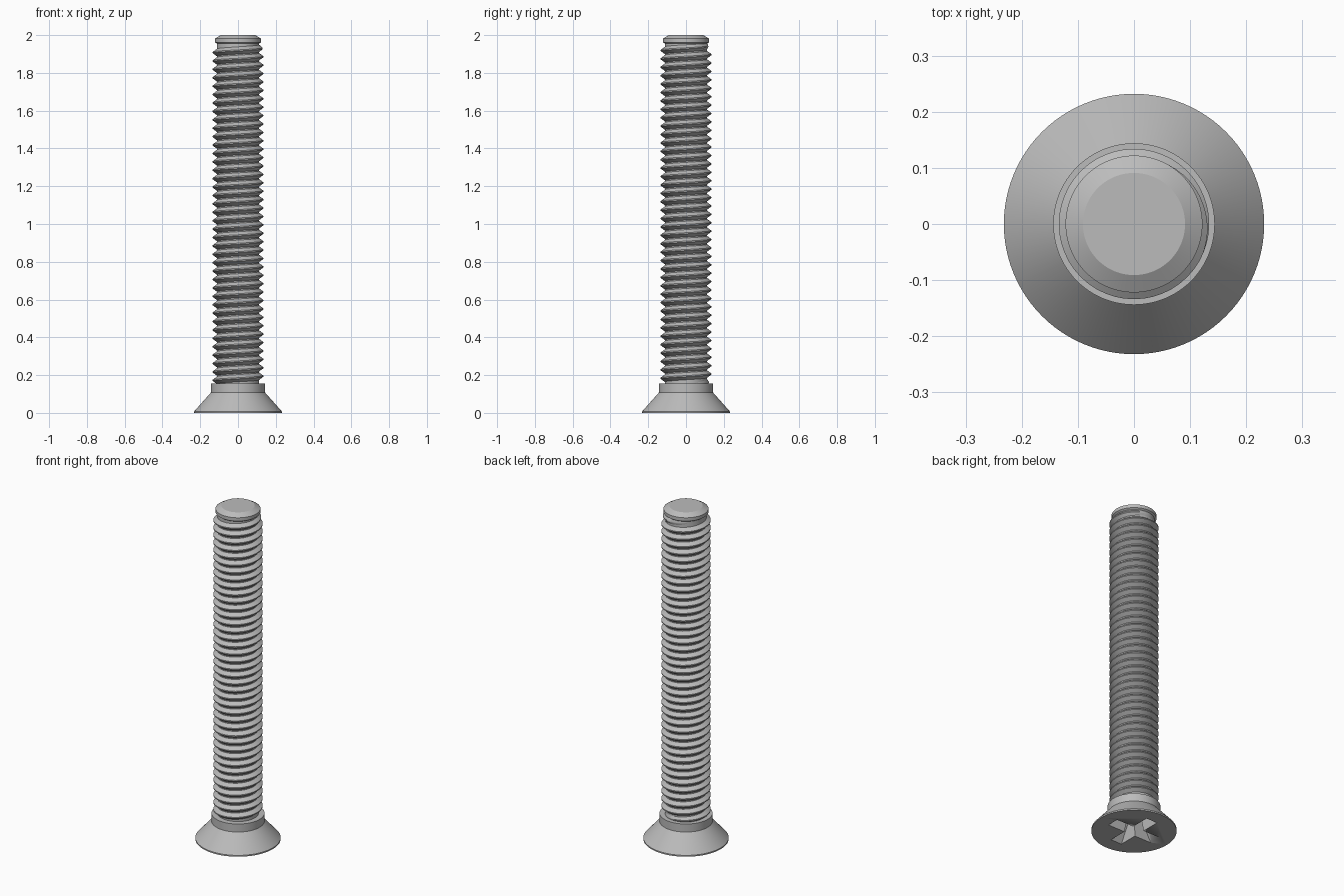
import bpy, bmesh, math
from mathutils import Matrix

cube = bpy.data.objects.get("Cube")
if cube:
    bpy.data.objects.remove(cube, do_unlink=True)

steel = bpy.data.materials.new("grey_steel")
steel.use_nodes = True
colour = (0.5, 0.5, 0.5, 1)
steel.diffuse_color = colour
steel.node_tree.nodes["Principled BSDF"].inputs["Base Color"].default_value = colour


def finish(name, bm, angle=30):
    bmesh.ops.recalc_face_normals(bm, faces=bm.faces)
    mesh = bpy.data.meshes.new(name)
    bm.to_mesh(mesh)
    bm.free()
    obj = bpy.data.objects.new(name, mesh)
    bpy.context.collection.objects.link(obj)
    mesh.materials.append(steel)
    bpy.ops.object.select_all(action="DESELECT")
    obj.select_set(True)
    bpy.context.view_layer.objects.active = obj
    bpy.ops.object.shade_smooth_by_angle(angle=math.radians(angle))
    return obj


def ring(bm, r, z, n):
    return [bm.verts.new((r * math.cos(2 * math.pi * i / n), r * math.sin(2 * math.pi * i / n), z))
            for i in range(n)]


def lathe(name, profile, n=96):
    """Closed turned solid from (radius, height) pairs, bottom to top."""
    bm = bmesh.new()
    rings = [ring(bm, r, z, n) for r, z in profile]
    for a, b in zip(rings, rings[1:]):
        for i in range(n):
            bm.faces.new((a[i], a[(i + 1) % n], b[(i + 1) % n], b[i]))
    bm.faces.new(rings[0][::-1])
    bm.faces.new(rings[-1])
    return finish(name, bm)


# Countersunk head with collar
head = lathe("head", [(0.232, 0), (0.232, 0.008), (0.144, 0.107), (0.144, 0.155)])

# Shank core with chamfered tip
lathe("shank", [(0.112, 0.14), (0.112, 1.955), (0.122, 1.962), (0.122, 1.982), (0.091, 2.0)])

# Helical thread: a flat-crested ridge swept up the shank, fading at both ends
PITCH, STEPS, START, END = 0.0445, 48, 0.15, 1.95
bm = bmesh.new()
count = int((END - START) / PITCH * STEPS)
section = [(0.108, -0.5), (0.134, -0.07), (0.134, 0.07), (0.108, 0.5)]
previous = None
for i in range(count + 1):
    angle = 2 * math.pi * i / STEPS
    fade = min(1, i / STEPS * 2, (count - i) / STEPS * 2)
    row = []
    for r, offset in section:
        radius = 0.108 + (r - 0.108) * fade
        row.append(bm.verts.new((radius * math.cos(angle), radius * math.sin(angle),
                                 START + PITCH * (i / STEPS + offset))))
    if previous:
        for k in range(len(section)):
            j = (k + 1) % len(section)
            bm.faces.new((previous[k], previous[j], row[j], row[k]))
    previous = row
finish("thread", bm)

# Cross recess cutter: two crossed arms tapering inwards
for name, turn in (("recess_arm_x", 0), ("recess_arm_y", math.pi / 2)):
    bm = bmesh.new()
    bmesh.ops.create_cube(bm, size=2)
    for v in bm.verts:
        length, width, z = (0.158, 0.038, -0.01) if v.co.z < 0 else (0.07, 0.024, 0.11)
        v.co = (v.co.x * length, v.co.y * width, z)
    bm.transform(Matrix.Rotation(turn, 4, "Z"))
    arm = finish(name + "_cutter", bm)
    arm.hide_render = True
    cut = head.modifiers.new(name, "BOOLEAN")
    cut.operation = "DIFFERENCE"
    cut.solver = "EXACT"
    cut.object = arm
    bpy.context.view_layer.objects.active = head
    bpy.ops.object.modifier_apply(modifier=name)
    bpy.data.objects.remove(arm, do_unlink=True)
